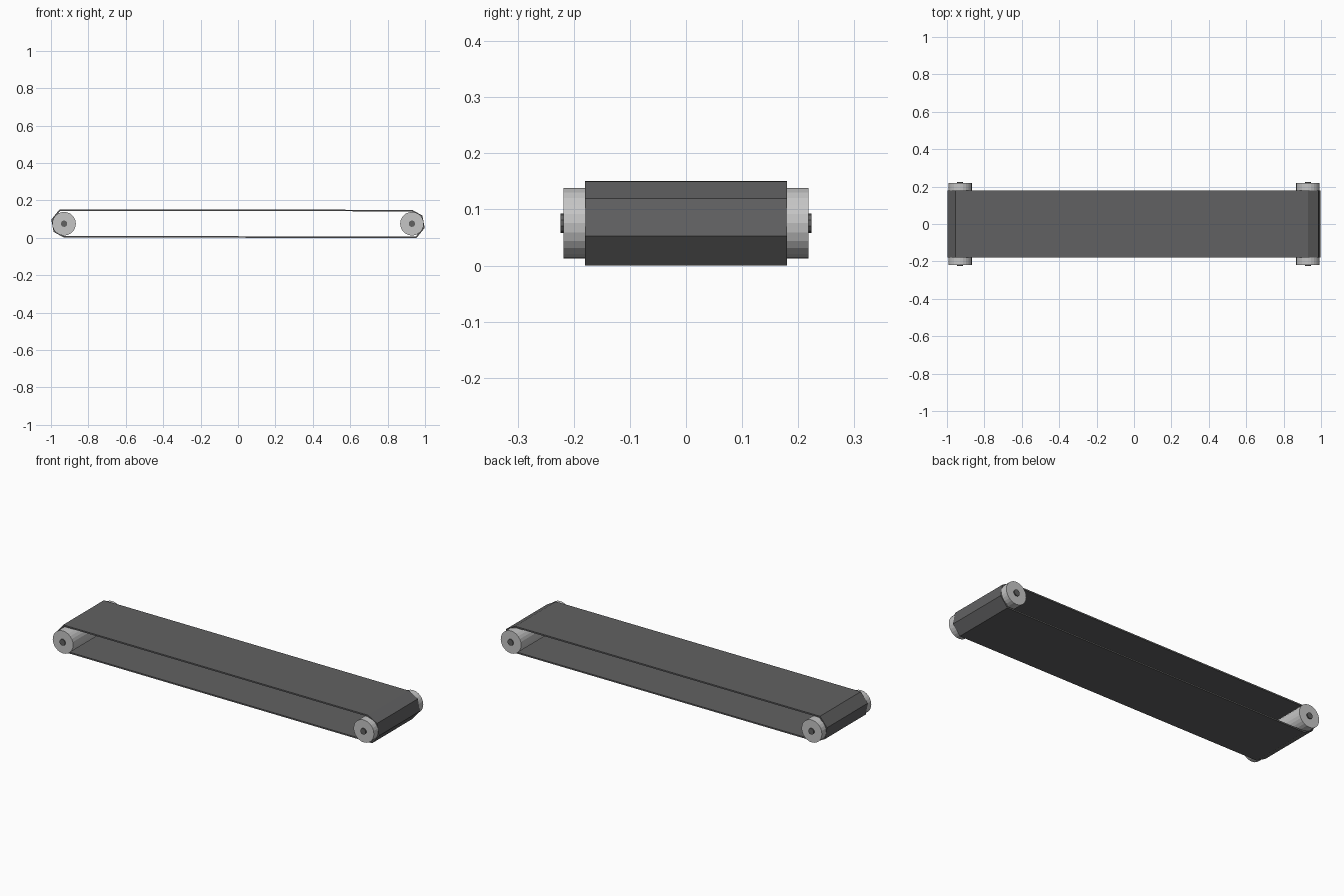
import bpy, bmesh, math
from mathutils import Vector

if "Cube" in bpy.data.objects:
    bpy.data.objects.remove(bpy.data.objects["Cube"])

CZ = 0.0755          # height of the roller axis
HALF_W = 0.18        # half width of the belt
THICK = 0.008        # belt thickness


def material(name, rgb):
    m = bpy.data.materials.new(name)
    m.diffuse_color = (*rgb, 1)
    m.use_nodes = True
    m.node_tree.nodes["Principled BSDF"].inputs["Base Color"].default_value = m.diffuse_color
    return m


belt_mat = material("dark rubber", (0.12, 0.12, 0.122))
roller_mat = material("light steel", (0.56, 0.56, 0.56))
axle_mat = material("dark steel", (0.12, 0.12, 0.12))


def cylinder(name, x, radius, half_len, sides, mat):
    bpy.ops.mesh.primitive_cylinder_add(vertices=sides, radius=radius, depth=2 * half_len,
                                        location=(x, 0, CZ), rotation=(math.pi / 2, 0, 0))
    ob = bpy.context.object
    ob.name = name
    ob.data.materials.append(mat)


# Rollers with axles poking out at both ends
for side, x in (("left", -0.93), ("right", 0.93)):
    cylinder(side + "_roller", x, 0.063, 0.218, 24, roller_mat)
    cylinder(side + "_axle", x, 0.0175, 0.224, 10, axle_mat)

# Belt loop: one end profile, turned half a circle for the other end
end = [(0.955, -0.0755), (0.998, -0.0225), (0.986, 0.0435), (0.93, 0.0745)]
outer = [Vector(p) for p in end] + [-Vector(p) for p in end]


def inset(points, d):
    result = []
    for i, p in enumerate(points):
        a = (p - points[i - 1]).normalized()
        b = (points[(i + 1) % len(points)] - p).normalized()
        na, nb = Vector((-a.y, a.x)), Vector((-b.y, b.x))
        result.append(p + (na + nb) * d / (1 + na.dot(nb)))
    return result


bm = bmesh.new()
rings = []
for pts in (outer, inset(outer, THICK)):
    for y in (-HALF_W, HALF_W):
        rings.append([bm.verts.new((p.x, y, p.y + CZ)) for p in pts])
out_f, out_b, in_f, in_b = rings
n = len(outer)
for i in range(n):
    j = (i + 1) % n
    for r, s in ((out_f, out_b), (out_b, in_b), (in_b, in_f), (in_f, out_f)):
        bm.faces.new((r[i], r[j], s[j], s[i]))
bmesh.ops.recalc_face_normals(bm, faces=bm.faces)
mesh = bpy.data.meshes.new("belt")
bm.to_mesh(mesh)
bm.free()
mesh.materials.append(belt_mat)
bpy.context.collection.objects.link(bpy.data.objects.new("belt", mesh))
